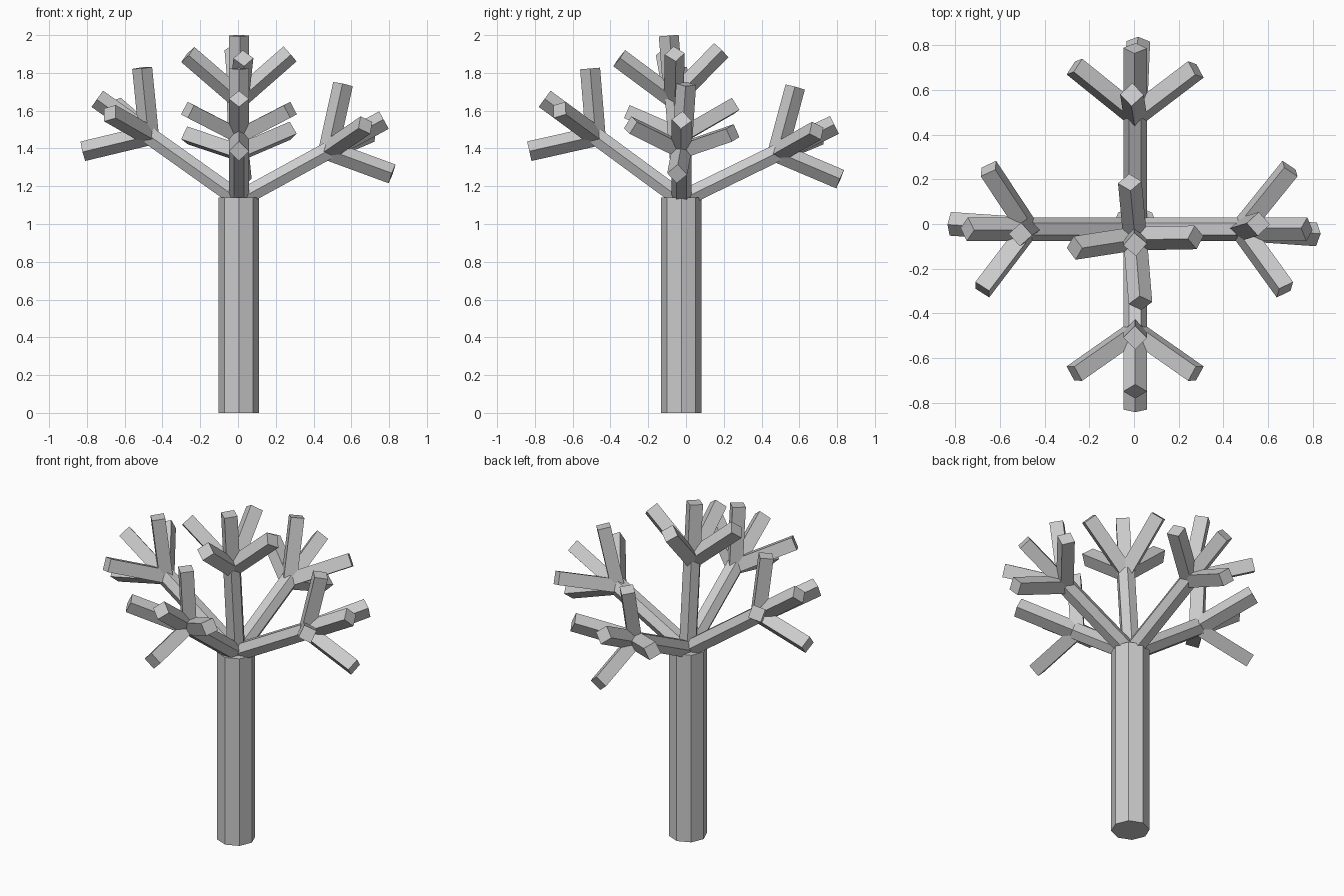
import bpy
import bmesh
from math import radians
from mathutils import Matrix

cube = bpy.data.objects.get("Cube")
if cube:
    bpy.data.objects.remove(cube)

grey = bpy.data.materials.new("plain_grey")
grey.use_nodes = True
colour = (0.6, 0.6, 0.6, 1)
grey.diffuse_color = colour
grey.node_tree.nodes["Principled BSDF"].inputs["Base Color"].default_value = colour


def prism(name, sides, radius, length, frame):
    """Straight flat-shaded prism running from the frame's origin along its z."""
    bm = bmesh.new()
    bmesh.ops.create_cone(bm, cap_ends=True, segments=sides, radius1=radius,
                          radius2=radius, depth=length,
                          matrix=Matrix.Translation((0, 0, length / 2)))
    mesh = bpy.data.meshes.new(name)
    bm.to_mesh(mesh)
    bm.free()
    mesh.materials.append(grey)
    obj = bpy.data.objects.new(name, mesh)
    obj.matrix_world = frame
    bpy.context.collection.objects.link(obj)


def turn(angle, axis):
    return Matrix.Rotation(radians(angle), 4, axis)


def limb(name, azimuth, elevation, length, roll):
    """Six-sided branch ending in one straight twig and four spread twigs."""
    frame = (Matrix.Translation((0.005, -0.023, 1.13))
             @ turn(azimuth, 'Z') @ turn(90 - elevation, 'Y'))
    prism(name + "_branch", 6, 0.053, length, frame)
    fork = frame @ Matrix.Translation((0, 0, length)) @ turn(-roll, 'Z')
    prism(name + "_end_twig", 4, 0.053, 0.335, fork)
    for side, label in enumerate(("lower", "left", "upper", "right")):
        spread = turn(90 * side, 'Z') @ turn(49, 'Y')
        prism(f"{name}_{label}_twig", 4, 0.053, 0.36, fork @ spread)


# Trunk
prism("trunk", 8, 0.107, 1.14, Matrix.Translation((0.005, -0.025, 0)))

# Four spreading limbs and the near-vertical leader
limb("left", 0, 28.7, 0.54, 5)
limb("right", 180, 35.4, 0.585, 5)
limb("back", 90, 26, 0.565, 3)
limb("front", -90, 36.3, 0.565, 0)
limb("top", -90, 85.5, 0.535, -5)
